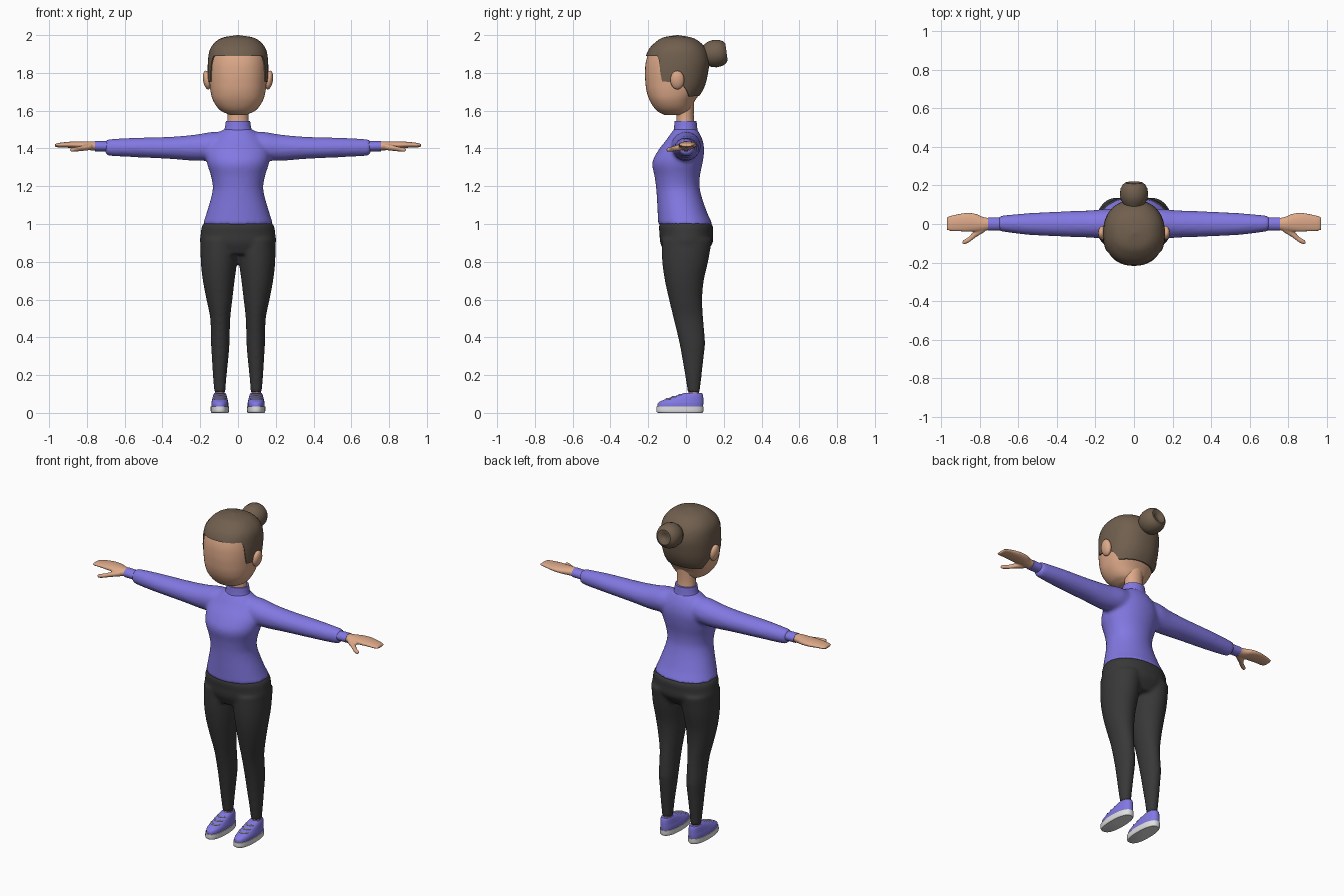
import bpy, bmesh, math
from mathutils import Vector, Matrix

if "Cube" in bpy.data.objects:
    bpy.data.objects.remove(bpy.data.objects["Cube"])


def material(name, r, g, b):
    lin = [((c / 255 + 0.055) / 1.055) ** 2.4 for c in (r, g, b)]
    m = bpy.data.materials.new(name)
    m.diffuse_color = (*lin, 1)
    m.use_nodes = True
    m.node_tree.nodes["Principled BSDF"].inputs["Base Color"].default_value = m.diffuse_color
    return m


SKIN = material("skin", 221, 169, 137)
PURPLE = material("purple_cloth", 130, 120, 226)
HAIR = material("brown_hair", 112, 95, 78)
BLACK = material("black_cloth", 56, 56, 56)
WHITE = material("white_rubber", 224, 224, 224)


def sample(keys, t, smooth=True):
    """Interpolate rows of (t, values...) at t."""
    i = 0
    while i < len(keys) - 2 and t > keys[i + 1][0]:
        i += 1
    a, b = keys[i], keys[i + 1]
    h = b[0] - a[0]
    u = min(max((t - a[0]) / h, 0), 1)
    p, n = keys[max(i - 1, 0)], keys[min(i + 2, len(keys) - 1)]
    out = []
    for k in range(1, len(a)):
        if not smooth:
            out.append(a[k] + (b[k] - a[k]) * u)
            continue
        m0 = (b[k] - p[k]) / (b[0] - p[0]) * h
        m1 = (n[k] - a[k]) / (n[0] - a[0]) * h
        out.append((2*u**3 - 3*u**2 + 1) * a[k] + (u**3 - 2*u**2 + u) * m0
                   + (3*u**2 - 2*u**3) * b[k] + (u**3 - u**2) * m1)
    return out


def oval(ang, power=2.0):
    c, s = math.cos(ang), math.sin(ang)
    e = 2 / power
    return math.copysign(abs(c) ** e, c), math.copysign(abs(s) ** e, s)


def skin_rings(bm, rings, caps=True):
    vs = [[bm.verts.new(p) for p in r] for r in rings]
    n = len(vs[0])
    for r0, r1 in zip(vs, vs[1:]):
        for j in range(n):
            bm.faces.new((r0[j], r0[(j + 1) % n], r1[(j + 1) % n], r1[j]))
    if caps:
        bm.faces.new(vs[0][::-1])
        bm.faces.new(vs[-1])


def loft(bm, keys, axis="z", side=1, power=2.0, seg=32, steps=4):
    """Z lofts: (z, x centre, x half, y front, y back). X lofts: (x, y centre, y half, z centre, z half)."""
    ts = [a[0] + (b[0] - a[0]) * k / steps for a, b in zip(keys, keys[1:]) for k in range(steps)]
    rings = []
    for t in ts + [keys[-1][0]]:
        a, ha, b, c = sample(keys, t)
        ring = []
        for j in range(seg):
            co, si = oval(2 * math.pi * j / seg, power)
            if axis == "z":
                ring.append((side * (a + ha * co), (b + c) / 2 + (c - b) / 2 * si, t))
            else:
                ring.append((side * t, a + ha * co, b + c * si))
        rings.append(ring)
    skin_rings(bm, rings)


def finish(name, bm, mat, voxel=0, relax=4):
    bmesh.ops.recalc_face_normals(bm, faces=bm.faces)
    me = bpy.data.meshes.new(name)
    bm.to_mesh(me)
    bm.free()
    me.materials.append(mat)
    ob = bpy.data.objects.new(name, me)
    bpy.context.collection.objects.link(ob)
    bpy.ops.object.select_all(action="DESELECT")
    ob.select_set(True)
    bpy.context.view_layer.objects.active = ob
    bpy.ops.object.shade_smooth_by_angle(angle=math.radians(40))
    if voxel:  # fuse overlapping lofts into one skin
        r = ob.modifiers.new("fuse", "REMESH")
        r.mode, r.voxel_size, r.use_smooth_shade = "VOXEL", voxel, True
        s = ob.modifiers.new("relax", "SMOOTH")
        s.factor, s.iterations = 0.5, relax
    return ob


def part(name, keys, mat, **kw):
    bm = bmesh.new()
    loft(bm, keys, **kw)
    return finish(name, bm, mat)


# Head and neck
HEAD = [(1.578, 0, .045, -.115, -.005), (1.60, 0, .092, -.155, .02), (1.65, 0, .13, -.19, .045),
        (1.70, 0, .145, -.208, .08), (1.75, 0, .151, -.215, .10), (1.80, 0, .154, -.217, .11),
        (1.86, 0, .153, -.212, .117), (1.92, 0, .142, -.19, .10), (1.96, 0, .110, -.15, .063),
        (1.98, 0, .07, -.112, .02), (1.99, 0, .004, -.05, -.042)]
part("head", HEAD, SKIN, power=2.25, seg=48)
part("neck", [(1.52, 0, .058, -.052, .045), (1.58, 0, .055, -.05, .041), (1.67, 0, .058, -.055, .045)], SKIN)

# Hair cap: a shell grown from the hairline up to the crown
LINE = [(0, 1.885), (54, 1.885), (59, 1.865), (67, 1.755), (90, 1.75), (105, 1.73), (125, 1.675), (180, 1.68)]
N, ROWS = 96, 18
rings = []
for v in range(-1, ROWS + 1):
    ring = []
    for j in range(N):
        ang = 2 * math.pi * j / N
        away = math.degrees(math.acos(max(-1, min(1, -math.sin(ang)))))
        low = sample(LINE, away, smooth=False)[0]
        z = low + (1.99 - low) * math.sin(max(v, 0) / ROWS * math.pi / 2)
        _, hw, yf, yb = sample(HEAD, z)
        k = 0.98 if v < 0 else 1.04
        co, si = oval(ang, 2.25)
        ring.append((k * hw * co, (yf + yb) / 2 + k * (yb - yf) / 2 * si,
                     z if z < 1.8 else 1.8 + (z - 1.8) * 1.052))
    rings.append(ring)
bm = bmesh.new()
skin_rings(bm, rings, caps=False)
bm.faces.new(bm.verts[-N:] if bm.verts.ensure_lookup_table() is None else [])
finish("hair_cap", bm, HAIR)

# Hair bun: turned profile with a dimple, pointing backwards
BUN = [(.08, .045), (.105, .058), (.125, .069), (.15, .073), (.18, .070), (.2, .06), (.212, .044),
       (.211, .032), (.203, .02), (.2, .004)]
bm = bmesh.new()
skin_rings(bm, [[(r * math.cos(a), t - .15, r * math.sin(a)) for a in
                 (2 * math.pi * j / 28 for j in range(28))] for t, r in BUN])
bm.transform(Matrix.Translation((0, .153, 1.902)) @ Matrix.Rotation(math.radians(8), 4, "X"))
finish("hair_bun", bm, HAIR)

# Sweater: torso and both arms fused
bm = bmesh.new()
loft(bm, [(.997, 0, .187, -.147, .142), (1.06, 0, .166, -.15, .112), (1.18, 0, .134, -.157, .074),
          (1.25, 0, .142, -.166, .073), (1.325, 0, .165, -.178, .088), (1.39, 0, .168, -.147, .096),
          (1.44, 0, .14, -.108, .089), (1.48, 0, .105, -.08, .072), (1.505, 0, .07, -.062, .056)],
     power=2.1, seg=48)
for s in (1, -1):
    loft(bm, [(.04, 0, .07, 1.415, .075), (.14, 0, .078, 1.412, .075), (.22, 0, .071, 1.404, .07),
              (.35, 0, .066, 1.403, .059), (.55, 0, .056, 1.405, .051), (.68, .002, .042, 1.405, .044),
              (.702, .002, .038, 1.406, .039)], axis="x", side=s)
finish("sweater", bm, PURPLE, voxel=.011)
part("collar", [(1.485, 0, .08, -.068, .063), (1.505, 0, .071, -.064, .06), (1.545, 0, .064, -.06, .056)], PURPLE)

# Trousers: hips and both legs fused
bm = bmesh.new()
loft(bm, [(.84, 0, .17, -.11, .10), (.9, 0, .2, -.136, .141), (.95, 0, .197, -.14, .143),
          (.995, 0, .188, -.142, .14), (1.02, 0, .16, -.12, .10)], power=2.15, seg=48)
LEG = [(.108, .067, .126, .01, .072), (.2, .06, .133, -.005, .083), (.3, .05, .139, -.022, .094),
       (.37, .045, .143, -.035, .101), (.5, .041, .147, -.066, .091), (.6, .03, .167, -.09, .086),
       (.7, .018, .186, -.112, .094), (.8, .005, .197, -.126, .117), (.92, -.005, .198, -.13, .138)]
for s in (1, -1):
    loft(bm, [(z, (i + o) / 2, (o - i) / 2, f, b) for z, i, o, f, b in LEG], side=s)
finish("trousers", bm, BLACK, voxel=.010)

UPPER = [(.03, .096, .045, -.152, .09), (.052, .096, .045, -.148, .092), (.066, .096, .042, -.125, .092),
         (.084, .096, .038, -.075, .091), (.1, .096, .033, -.025, .088), (.106, .096, .029, -.008, .084)]
for s, side in ((1, "left"), (-1, "right")):
    # Ear
    bm = bmesh.new()
    bmesh.ops.create_uvsphere(bm, u_segments=20, v_segments=12, radius=1)
    bm.transform(Matrix.Translation((s * .164, -.046, 1.762)) @ Matrix.Rotation(s * .15, 4, "Y")
                 @ Matrix.Diagonal((.021, .037, .05, 1)))
    finish(side + "_ear", bm, SKIN)

    # Cuff
    part(side + "_cuff", [(.68, 0, .033, 1.411, .027), (.757, 0, .034, 1.412, .027)], PURPLE, axis="x", side=s)

    # Mitten hand with thumb
    bm = bmesh.new()
    loft(bm, [(.74, 0, .03, 1.413, .023), (.78, 0, .036, 1.414, .024), (.82, .007, .046, 1.417, .021),
              (.87, .009, .049, 1.419, .018), (.92, .006, .044, 1.419, .014), (.955, .003, .039, 1.417, .011),
              (.97, .003, .034, 1.416, .007)], axis="x", side=s)
    loft(bm, [(.775, -.02, .022, 1.41, .018), (.82, -.047, .022, 1.402, .015), (.855, -.08, .015, 1.396, .012),
              (.88, -.093, .012, 1.393, .011), (.89, -.096, .006, 1.393, .006)], axis="x", side=s)
    finish(side + "_hand", bm, SKIN, voxel=.005, relax=3)

    # Ankle
    part(side + "_ankle", [(.08, .096, .026, .012, .07), (.13, .096, .024, .016, .066)], SKIN, side=s)

    # Shoe: sole, upper, laces
    part(side + "_sole", [(0, .096, .044, -.148, .086), (.006, .096, .048, -.156, .091),
                          (.034, .096, .0485, -.157, .093)], WHITE, side=s, power=2.4)
    part(side + "_shoe_upper", UPPER, PURPLE, side=s, power=2.3)
    cu = bpy.data.curves.new(side + "_laces", "CURVE")
    cu.dimensions, cu.bevel_depth, cu.bevel_resolution = "3D", .0038, 2
    for z in (.074, .085, .096):
        xc, hw, yf, yb = sample(UPPER, z)
        sp = cu.splines.new("POLY")
        sp.points.add(8)
        for j, p in enumerate(sp.points):
            co, si = oval(math.radians(-90 + (j - 4) * 11), 2.3)
            p.co = (s * (xc + hw * co), (yf + yb) / 2 + (yb - yf) / 2 * si, z + .001, 1)
    cu.materials.append(WHITE)
    bpy.context.collection.objects.link(bpy.data.objects.new(side + "_laces", cu))
